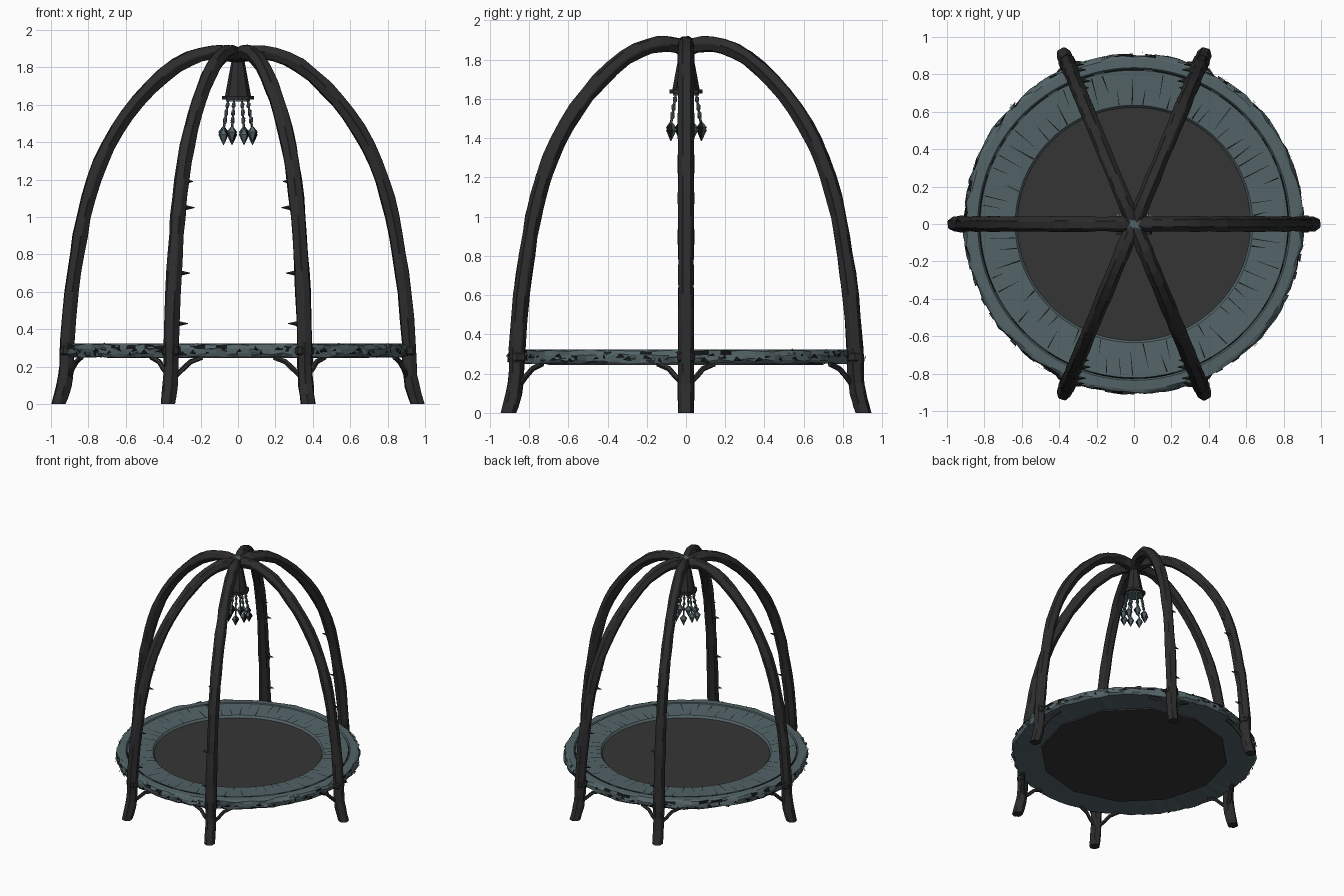
import bpy, bmesh, math, random
from mathutils import Vector, Matrix

if "Cube" in bpy.data.objects:
    bpy.data.objects.remove(bpy.data.objects["Cube"])

random.seed(7)


def material(name, rgb):
    m = bpy.data.materials.new(name)
    m.diffuse_color = (*rgb, 1)
    m.use_nodes = True
    m.node_tree.nodes["Principled BSDF"].inputs["Base Color"].default_value = m.diffuse_color
    return m


WOOD = material("dark wood", (0.026, 0.026, 0.026))
INK = material("black groove", (0.007, 0.008, 0.008))
CLOTH = material("slate cloth", (0.088, 0.128, 0.138))
MAT = material("charcoal mat", (0.036, 0.036, 0.036))


def finish(bm, name, mats, normals=True):
    if normals:
        bmesh.ops.recalc_face_normals(bm, faces=bm.faces)
    me = bpy.data.meshes.new(name)
    bm.to_mesh(me)
    bm.free()
    for m in mats:
        me.materials.append(m)
    ob = bpy.data.objects.new(name, me)
    bpy.context.collection.objects.link(ob)
    return ob


def polar(r, a, z):
    return Vector((r * math.cos(a), r * math.sin(a), z))


def sweep(bm, path, radius, sides=6, groove=0.0, jitter=0.0, flat_start=False):
    """Faceted tube; every side may get a narrow dark groove along its corner."""
    angles = []
    for i in range(sides):
        a = math.tau * i / sides
        angles += [a, a + 0.22] if groove else [a]
    rings = []
    for i, p in enumerate(path):
        t = (path[min(i + 1, len(path) - 1)] - path[max(i - 1, 0)]).normalized()
        if flat_start and i == 0:
            t = Vector((0, 0, 1))
        # sideways axis is the horizontal perpendicular to the tube's plane
        d = path[-1] - path[0]
        side = Vector((-d.y, d.x, 0))
        side = side.normalized() if side.length > 1e-4 else Vector((0, 1, 0))
        up = t.cross(side).normalized()
        side = up.cross(t)
        r = radius * (1 + random.uniform(-jitter, jitter))
        rings.append([bm.verts.new(p + r * (math.cos(a) * side + math.sin(a) * up)) for a in angles])
    n = len(angles)
    for a, b in zip(rings, rings[1:]):
        for k in range(n):
            f = bm.faces.new((a[k], a[(k + 1) % n], b[(k + 1) % n], b[k]))
            if groove and k % 2 == 0 and random.random() < groove:
                f.material_index = 1
    bm.faces.new(rings[0])
    bm.faces.new(rings[-1])


def smooth_path(pts, steps):
    """Catmull-Rom subdivision of a path."""
    out = []
    for i in range(len(pts) - 1):
        p0, p1, p2, p3 = (pts[max(0, min(len(pts) - 1, i + j))] for j in (-1, 0, 1, 2))
        for s in range(steps):
            t = s / steps
            out.append(0.5 * (2 * p1 + (p2 - p0) * t + (2 * p0 - 5 * p1 + 4 * p2 - p3) * t * t
                              + (3 * p1 - p0 - 3 * p2 + p3) * t ** 3))
    return out + [pts[-1]]


# Six bent posts meeting at the top, with braces and collars
PROFILE = [(.96, 0), (.93, .1), (.917, .2), (.913, .33), (.89, .6), (.86, .8), (.825, 1.0),
           (.77, 1.2), (.695, 1.38), (.59, 1.55), (.47, 1.69), (.33, 1.81), (.2, 1.868),
           (.1, 1.88), (.02, 1.865)]
for i, deg in enumerate((0, 67.5, 112.5, 180, 247.5, 292.5)):
    a = math.radians(deg)
    k = 1.0 if i % 3 == 0 else 1.02
    bm = bmesh.new()
    pts = smooth_path([polar(r * k, a, z) for r, z in PROFILE], 2)
    sweep(bm, pts, 0.041, 6, groove=0.6, jitter=0.07, flat_start=True)
    finish(bm, f"arched_post_{i + 1}", (WOOD, INK))

    # curved braces to either side under the rim
    bm = bmesh.new()
    for s in (-1, 1):
        brace = [polar(.90 * k, a + s * .02, .15), polar(.89 * k, a + s * .06, .185),
                 polar(.87 * k, a + s * .10, .225), polar(.85 * k, a + s * .17, .25)]
        sweep(bm, brace, 0.014, 5)
    finish(bm, f"brace_{i + 1}", (WOOD,))

    # square collar clasping the rim
    bm = bmesh.new()
    bmesh.ops.create_cube(bm, size=1, matrix=Matrix.Translation(polar(.912 * k, a, .285))
                          @ Matrix.Rotation(a, 4, 'Z') @ Matrix.Diagonal((.07, .09, .06, 1)))
    bmesh.ops.bevel(bm, geom=bm.edges[:], offset=.015, segments=1, affect='EDGES')
    finish(bm, f"collar_{i + 1}", (WOOD,))

    # thorns on the inner flank of the front and back posts
    if i % 3:
        bm = bmesh.new()
        sx = -1 if math.cos(a) > 0 else 1
        for z in (.43, .70, 1.05, 1.19):
            j = next(n for n in range(len(PROFILE)) if PROFILE[n + 1][1] >= z)
            (r0, z0), (r1, z1) = PROFILE[j], PROFILE[j + 1]
            r = (r0 + (r1 - r0) * (z - z0) / (z1 - z0)) * k
            long = .085 if z < 1.1 else .06
            bmesh.ops.create_cone(bm, cap_ends=True, segments=4, radius1=.022, radius2=.002, depth=long,
                                  matrix=Matrix.Translation(polar(r, a, z) + Vector((sx * long / 2, 0, 0)))
                                  @ Matrix.Rotation(sx * math.pi / 2, 4, 'Y'))
        finish(bm, f"thorns_{i + 1}", (WOOD,))

# Padded cloth ring, lathed with a ragged outer edge (radius, height, raggedness, colour)
SEG = 96
RING = [(.615, .285, 0, 0), (.635, .312, 0, 0), (.822, .322, 0, 0), (.828, .314, 0, 1), (.836, .324, 0, 0),
        (.885, .322, .003, 0), (.898, .316, .009, 1), (.906, .295, .009, 0), (.906, .268, .011, 0),
        (.895, .252, .008, 0), (.66, .256, 0, 0)]
bm = bmesh.new()
rows = []
for r, z, j, _ in RING:
    rows.append([bm.verts.new(polar(r + random.uniform(-j, j), math.tau * s / SEG,
                                    z + random.uniform(-j, j) * .6)) for s in range(SEG)])
for n, row in enumerate(rows):
    nxt = rows[(n + 1) % len(rows)]
    for s in range(SEG):
        f = bm.faces.new((row[s], row[(s + 1) % SEG], nxt[(s + 1) % SEG], nxt[s]))
        dark = n == 2 and random.random() < .75 or n == 6 and random.random() < .35
        f.material_index = int(dark)
finish(bm, "padded_ring", (CLOTH, INK))

# Tapered pleat lines on the pad and tattered marks on its edge
bm = bmesh.new()


def plate(*pts):
    bm.faces.new([bm.verts.new(p) for p in pts])


def pad_z(r):
    return .3135 + (r - .635) * .053


for s in range(64):
    a = math.tau * (s + random.uniform(-.3, .3)) / 64
    inner = random.random() < .6
    r0 = .64 if inner else .81
    r1 = r0 + random.uniform(.06, .15) * (1 if inner else -1)
    w, lean = random.uniform(.002, .0045), random.uniform(-.025, .025)
    plate(polar(r0, a - w / r0, pad_z(r0)), polar(r0, a + w / r0, pad_z(r0)),
          polar(r1, a + lean + .001, pad_z(r1)), polar(r1, a + lean - .001, pad_z(r1)))
for f in bm.faces:
    f.normal_update()
    if f.normal.z < 0:
        f.normal_flip()
for s in range(80):
    a = math.tau * (s + random.uniform(-.4, .4)) / 80
    w, z = random.uniform(.008, .03), random.uniform(.262, .29)
    plate(polar(.917, a - w, z), polar(.917, a + w, z + random.uniform(-.012, .012)),
          polar(.917, a + w * random.uniform(-.6, .6), z + random.uniform(.012, .025)))
finish(bm, "pleat_lines", (INK,), normals=False)

# Loose cloth points around the rim
bm = bmesh.new()
for s in range(56):
    a = math.tau * (s + random.uniform(-.4, .4)) / 56
    bmesh.ops.create_cone(bm, cap_ends=True, segments=4, radius1=.016, radius2=.002, depth=.04,
                          matrix=Matrix.Translation(polar(.902, a, random.uniform(.26, .312)))
                          @ Matrix.Rotation(a + random.choice((-1, 1)) * 1.2, 4, 'Z')
                          @ Matrix.Rotation(math.pi / 2, 4, 'Y'))
finish(bm, "rim_tatters", (CLOTH,))


def disc(name, sides, r, z0, z1, mat, r_top=None):
    bm = bmesh.new()
    bmesh.ops.create_cone(bm, cap_ends=True, segments=sides, radius1=r, radius2=r_top or r, depth=z1 - z0,
                          matrix=Matrix.Translation((0, 0, (z0 + z1) / 2)))
    return finish(bm, name, (mat,))


# Jumping mat with its coarse underside
disc("jumping_mat", 32, .64, .25, .296, MAT)
disc("mat_underside", 12, .70, .245, .258, MAT)

# Cloth-wrapped hub and the bell hanging from it
disc("hub_wrap", 7, .06, 1.84, 1.905, CLOTH, .05)
disc("bell", 8, .07, 1.645, 1.86, WOOD, .03)
disc("bell_rim", 8, .085, 1.628, 1.648, WOOD)
disc("bell_lining", 8, .065, 1.618, 1.63, CLOTH)

# Strings of beads ending in faceted crystals
for i in range(8):
    a = math.tau * (i + .5) / 8
    top, low = polar(.055, a, 1.63), polar(.084, a, 1.46 + .015 * (i % 2))
    bm = bmesh.new()
    sweep(bm, [top, low], .006, 4)
    for t in (.2, .45, .7):
        bmesh.ops.create_icosphere(bm, subdivisions=1, radius=.012,
                                   matrix=Matrix.Translation(top.lerp(low, t)) @ Matrix.Diagonal((1, 1, 1.5, 1)))
    finish(bm, f"bead_string_{i + 1}", (CLOTH,))
    bm = bmesh.new()
    for h, sign in ((.03, 1), (.055, -1)):
        bmesh.ops.create_cone(bm, cap_ends=False, segments=5, radius1=.029 if sign > 0 else .002,
                              radius2=.004 if sign > 0 else .029, depth=h,
                              matrix=Matrix.Translation(low + Vector((0, 0, -.02 + sign * h / 2))))
    bmesh.ops.remove_doubles(bm, verts=bm.verts, dist=.0005)
    bm.normal_update()
    for f in bm.faces:  # one facet of each crystal is dark
        f.material_index = int(f.normal.x > .75)
    finish(bm, f"crystal_{i + 1}", (CLOTH, INK))
